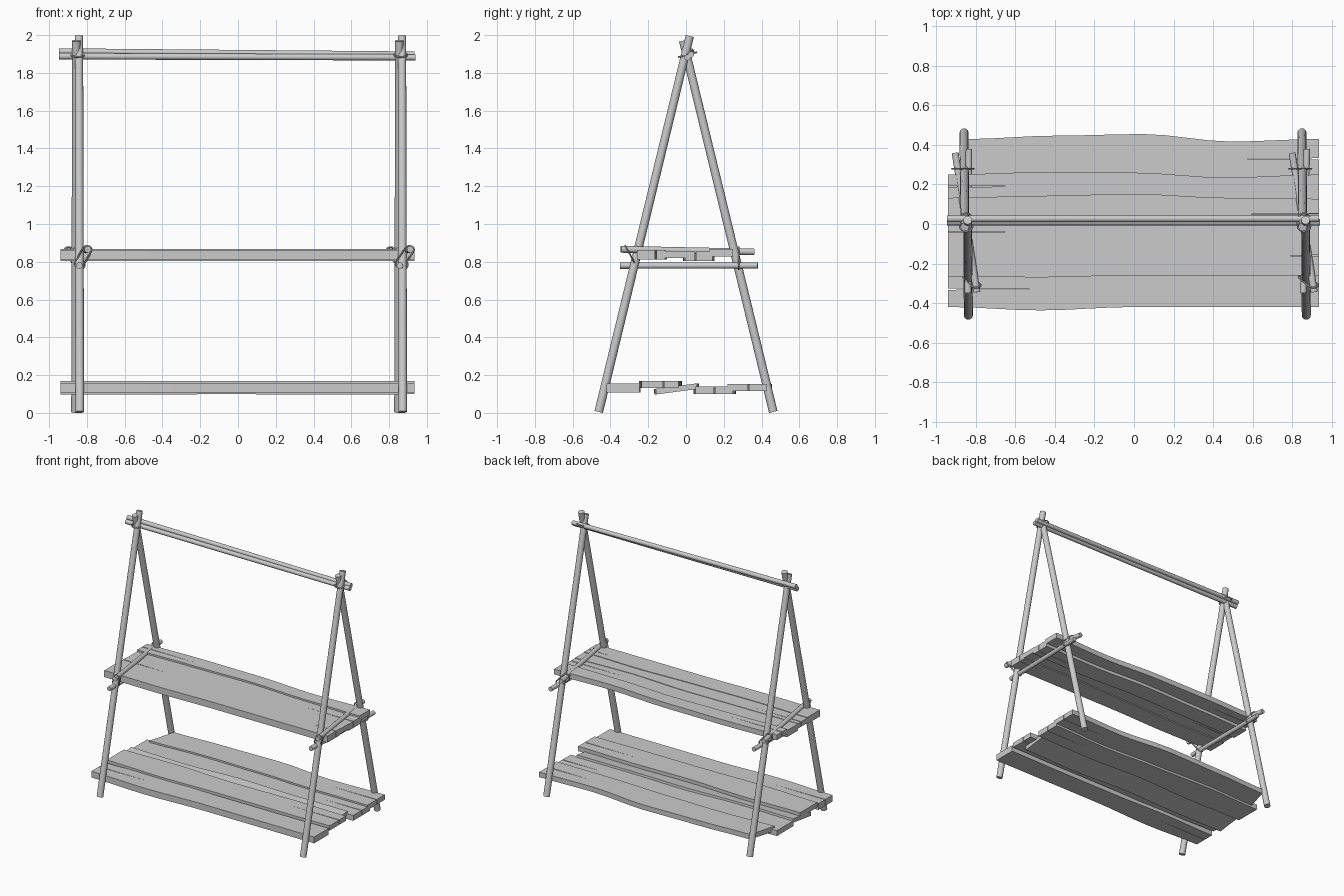
import bpy, bmesh, math
from mathutils import Vector, Matrix

if "Cube" in bpy.data.objects:
    bpy.data.objects.remove(bpy.data.objects["Cube"])

wood = bpy.data.materials.new("grey wood")
wood.diffuse_color = (0.6, 0.6, 0.6, 1)
wood.use_nodes = True
wood.node_tree.nodes["Principled BSDF"].inputs["Base Color"].default_value = wood.diffuse_color


def finish(name, bm, smooth):
    me = bpy.data.meshes.new(name)
    bmesh.ops.recalc_face_normals(bm, faces=bm.faces)
    bm.to_mesh(me)
    bm.free()
    me.materials.append(wood)
    ob = bpy.data.objects.new(name, me)
    bpy.context.collection.objects.link(ob)
    if smooth:
        bpy.ops.object.select_all(action='DESELECT')
        ob.select_set(True)
        bpy.context.view_layer.objects.active = ob
        bpy.ops.object.shade_smooth_by_angle(angle=math.radians(40))
    return ob


def pole(name, a, b, r, sides=12):
    """Round stick between two points."""
    a, b = Vector(a), Vector(b)
    d = b - a
    m = Matrix.Translation((a + b) / 2) @ d.to_track_quat('Z', 'Y').to_matrix().to_4x4()
    bm = bmesh.new()
    bmesh.ops.create_cone(bm, cap_ends=True, segments=sides, radius1=r, radius2=r * 0.96,
                          depth=d.length, matrix=m)
    return finish(name, bm, True)


def lashing(name, a, b, side, r=0.024, t=0.005):
    """Rope loop pulled around the points a and b."""
    a, b = Vector(a), Vector(b)
    u = (b - a).normalized()
    v = Vector(side)
    v = (v - u * v.dot(u)).normalized()
    n = u.cross(v)
    path = []
    for c, start in ((b, -90), (a, 90)):
        for i in range(7):
            ang = math.radians(start + i * 30)
            path.append((c, u * math.cos(ang) + v * math.sin(ang)))
    bm = bmesh.new()
    rings = [[bm.verts.new(c + o * (r + t * math.cos(k * math.pi / 3)) + n * t * math.sin(k * math.pi / 3))
              for k in range(6)] for c, o in path]
    for i, ring in enumerate(rings):
        nxt = rings[(i + 1) % len(rings)]
        for k in range(6):
            j = (k + 1) % 6
            bm.faces.new((ring[k], ring[j], nxt[j], nxt[k]))
    return finish(name, bm, True)


def plank(name, front, back, z0, z1, xl=(-0.94, -0.94), xr=(0.935, 0.935), split=None, roll=0):
    """Board with wavy long edges; split = (end, y, tip x) cuts a wedge crack into one end."""
    def edge(ys, left, right):
        n = len(ys) - 1
        pts = []
        for i in range(n * 4 + 1):
            k = min(i // 4, n - 1)
            f = i / 4 - k
            f = f * f * (3 - 2 * f)
            pts.append((left + (right - left) * i / (n * 4), ys[k] * (1 - f) + ys[k + 1] * f))
        return pts
    outline = edge(front, xl[0], xr[0])
    if split and split[0] > 0:
        outline += [(xr[0], split[1] - 0.003), (split[2], split[1]), (xr[0], split[1] + 0.003)]
    outline += edge(back, xl[1], xr[1])[::-1]
    if split and split[0] < 0:
        outline += [(xl[0], split[1] + 0.003), (split[2], split[1]), (xl[0], split[1] - 0.003)]
    bm = bmesh.new()
    face = bm.faces.new([bm.verts.new((x, y, z0)) for x, y in outline])
    ext = bmesh.ops.extrude_face_region(bm, geom=[face])
    bmesh.ops.translate(bm, vec=(0, 0, z1 - z0),
                        verts=[g for g in ext['geom'] if isinstance(g, bmesh.types.BMVert)])
    if roll:
        mid = Vector((0, (front[0] + back[0]) / 2, (z0 + z1) / 2))
        bmesh.ops.rotate(bm, cent=mid, matrix=Matrix.Rotation(roll, 3, 'X'), verts=bm.verts)
    return finish(name, bm, False)


# A-frames: crossed legs, shelf bearers and their rope lashings
frames = {
    "left": dict(front=-0.838, back=-0.86, low=(-0.84, -0.835), high=(-0.795, -0.905)),
    "right": dict(front=0.872, back=0.85, low=(0.857, 0.875), high=(0.912, 0.80)),
}
for side, f in frames.items():
    pole(side + "_front_leg", (f["front"], -0.462, 0.005), (f["front"] - 0.004, 0.02, 1.995), 0.023)
    pole(side + "_back_leg", (f["back"], 0.462, 0.005), (f["back"] + 0.004, -0.015, 1.97), 0.023)
    (l0, l1), (h0, h1) = f["low"], f["high"]
    pole(side + "_lower_bearer", (l0, -0.35, 0.78), (l1, 0.38, 0.78), 0.017)
    pole(side + "_upper_bearer", (h0, -0.345, 0.866), (h1, 0.36, 0.852), 0.018)
    lashing(side + "_front_lashing", (h0 - 0.004, -0.31, 0.864), (l0, -0.27, 0.79), (1, 0, 0))
    lashing(side + "_back_lashing", (h1 + 0.008, 0.28, 0.854), (l1, 0.28, 0.785), (1, 0, 0))
    mid = (f["front"] + f["back"]) / 2
    lashing(side + "_top_lashing", (mid, -0.005, 1.893), (mid, 0.022, 1.9), (1, 0, 0), 0.034)

# Ridge made of two sticks side by side
pole("ridge_upper_stick", (-0.947, 0.027, 1.913), (0.935, 0.027, 1.897), 0.017)
pole("ridge_lower_stick", (-0.947, 0.010, 1.888), (0.94, 0.008, 1.882), 0.017)

# Middle shelf boards
plank("middle_board_1", [-0.265, -0.27, -0.26, -0.26, -0.26], [-0.115, -0.125, -0.115, -0.10, -0.11],
      0.812, 0.862, split=(1, -0.16, 0.75))
plank("middle_board_2", [-0.115, -0.125, -0.115, -0.10, -0.11], [-0.005, 0.0, 0.005, -0.015, 0.0],
      0.82, 0.858, split=(-1, -0.04, -0.55))
plank("middle_board_3", [-0.005, 0.0, 0.005, -0.015, -0.005], [0.13, 0.14, 0.15, 0.13, 0.14],
      0.805, 0.855, split=(1, 0.05, 0.5))
plank("middle_board_4", [0.13, 0.14, 0.15, 0.13, 0.125], [0.25, 0.262, 0.26, 0.235, 0.25],
      0.828, 0.868, split=(-1, 0.19, -0.5))

# Bottom shelf boards
plank("bottom_board_1", [-0.42, -0.437, -0.42, -0.42, -0.42], [-0.25, -0.24, -0.25, -0.25, -0.245],
      0.107, 0.155, split=(-1, -0.33, -0.5))
plank("bottom_board_2", [-0.235, -0.25, -0.24, -0.24, -0.235], [-0.03, -0.02, -0.04, -0.03, -0.04],
      0.133, 0.17, split=(1, -0.12, 0.5))
plank("bottom_board_3", [-0.16, -0.16, -0.15, -0.17, -0.16], [0.06, 0.05, 0.07, 0.06, 0.06],
      0.112, 0.142, xr=(0.88, 0.88), roll=0.13)
plank("bottom_board_4", [0.05, 0.045, 0.06, 0.04, 0.05], [0.25, 0.265, 0.25, 0.23, 0.25],
      0.099, 0.14, split=(1, 0.15, 0.6))
plank("bottom_board_5", [0.22, 0.24, 0.235, 0.22, 0.22], [0.43, 0.447, 0.455, 0.417, 0.43],
      0.115, 0.153, xl=(-0.90, -0.84), split=(1, 0.33, 0.55))
